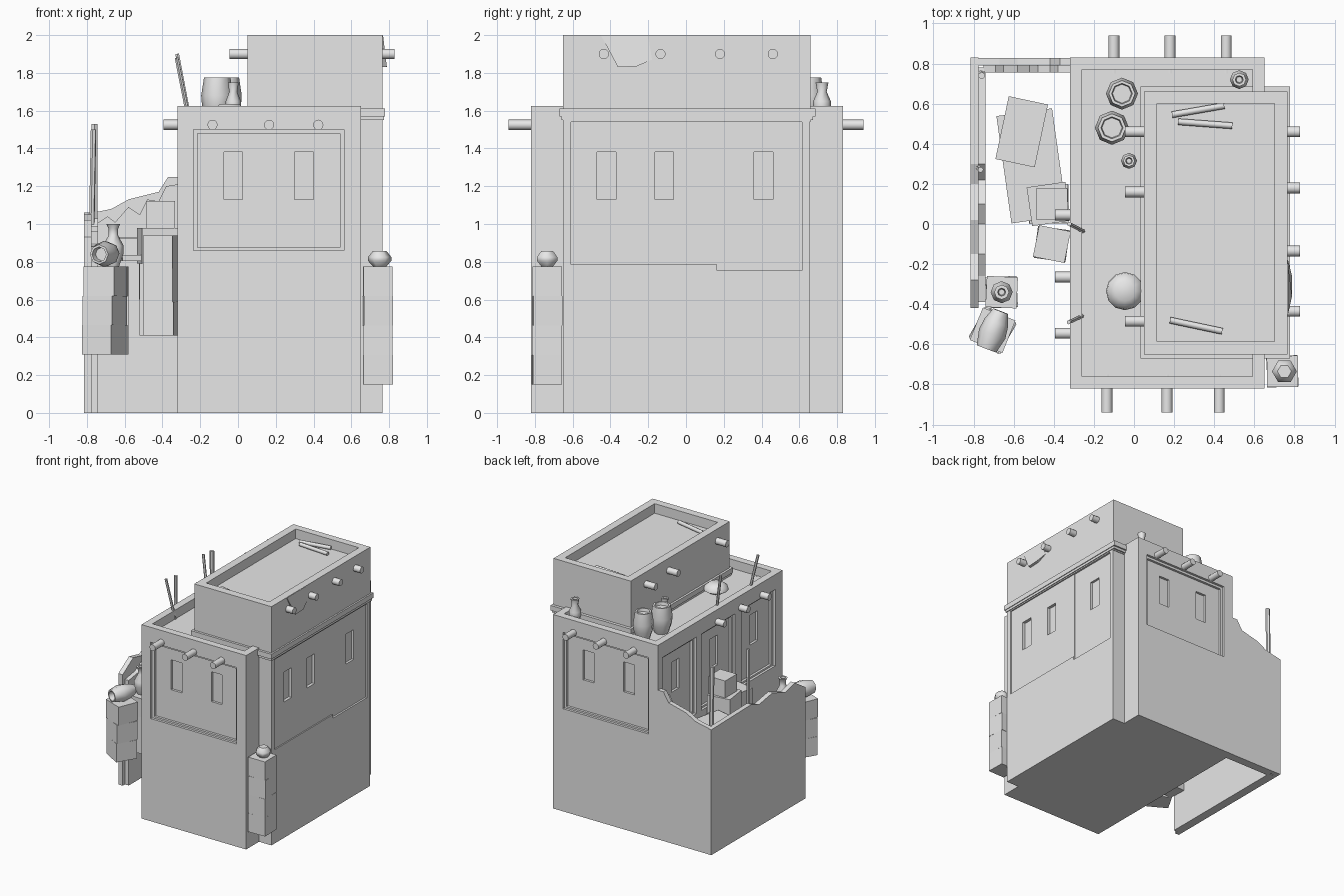
import bpy, bmesh, math, random
from mathutils import Vector, Matrix

random.seed(4)
if "Cube" in bpy.data.objects:
    bpy.data.objects.remove(bpy.data.objects["Cube"], do_unlink=True)

clay = bpy.data.materials.new("plain_grey_clay")
clay.use_nodes = True
clay.diffuse_color = (0.8, 0.8, 0.8, 1)
clay.node_tree.nodes["Principled BSDF"].inputs["Base Color"].default_value = (0.8, 0.8, 0.8, 1)


def finish(name, bm, smooth=None):
    bmesh.ops.recalc_face_normals(bm, faces=bm.faces)
    me = bpy.data.meshes.new(name)
    bm.to_mesh(me)
    bm.free()
    me.materials.append(clay)
    ob = bpy.data.objects.new(name, me)
    bpy.context.collection.objects.link(ob)
    if smooth:
        bpy.ops.object.select_all(action='DESELECT')
        ob.select_set(True)
        bpy.context.view_layer.objects.active = ob
        bpy.ops.object.shade_smooth_by_angle(angle=math.radians(smooth))
    return ob


def block(name, center, size, turn=0, tilt=0):
    bm = bmesh.new()
    m = Matrix.Translation(center) @ Matrix.Rotation(math.radians(turn), 4, 'Z') \
        @ Matrix.Rotation(math.radians(tilt), 4, 'X') @ Matrix.Diagonal((*size, 1))
    bmesh.ops.create_cube(bm, size=1, matrix=m)
    return finish(name, bm)


def span(name, x, y, z):
    """Box between low and high limits on each axis."""
    pairs = (x, y, z)
    return block(name, [(a + b) / 2 for a, b in pairs], [b - a for a, b in pairs])


def carve(ob, cuts):
    """Sink box-shaped recesses into a solid."""
    bpy.context.view_layer.objects.active = ob
    for x, y, z in cuts:
        cutter = span("cutter", x, y, z)
        cutter.hide_render = True
        mod = ob.modifiers.new("recess", 'BOOLEAN')
        mod.operation, mod.solver, mod.object = 'DIFFERENCE', 'EXACT', cutter
        bpy.context.view_layer.objects.active = ob
        bpy.ops.object.modifier_apply(modifier=mod.name)
        bpy.data.objects.remove(cutter, do_unlink=True)


def rod(name, a, b, r, sides=12, smooth=40):
    a, b = Vector(a), Vector(b)
    d = b - a
    bm = bmesh.new()
    m = Matrix.Translation((a + b) / 2) @ d.to_track_quat('Z', 'Y').to_matrix().to_4x4()
    bmesh.ops.create_cone(bm, cap_ends=True, segments=sides, radius1=r, radius2=r,
                          depth=d.length, matrix=m)
    return finish(name, bm, smooth)


def jar(name, profile, loc, axis=(0, 0, 1), sides=8):
    """Turned vessel from (radius, height) pairs."""
    bm = bmesh.new()
    rings = []
    for r, h in profile:
        rings.append([bm.verts.new((r * math.cos(math.tau * i / sides),
                                    r * math.sin(math.tau * i / sides), h)) for i in range(sides)])
    for lo, hi in zip(rings, rings[1:]):
        for i in range(sides):
            j = (i + 1) % sides
            bm.faces.new((lo[i], lo[j], hi[j], hi[i]))
    bm.faces.new(rings[0])
    bm.faces.new(rings[-1])
    bm.transform(Matrix.Translation(loc) @ Vector(axis).to_track_quat('Z', 'Y').to_matrix().to_4x4())
    return finish(name, bm, 50)


def slab(name, outline, place):
    """Extrude a 2D outline between two depths; place maps (u, v, side) to a point."""
    bm = bmesh.new()
    f, b = [[bm.verts.new(place(u, v, s)) for u, v in outline] for s in (0, 1)]
    bm.faces.new(f)
    bm.faces.new(b)
    for i in range(len(f)):
        j = (i + 1) % len(f)
        bm.faces.new((f[i], f[j], b[j], b[i]))
    return finish(name, bm)


# Main house with sunken roof, wall panels and windows
house = span("main_house", (-0.32, 0.65), (-0.82, 0.83), (0, 1.625))
cuts = [((-0.26, 0.59), (-0.76, 0.77), (1.55, 1.7))]
window_z = (1.13, 1.38)
for wall, out in ((-0.82, -1), (0.83, 1)):
    def depth(d):
        return tuple(sorted((wall - out * d, wall + out * 0.05)))
    cuts.append(((-0.235, 0.56), depth(0.02), (0.86, 1.5)))
    cuts.append(((-0.215, 0.54), depth(0.04), (0.875, 1.48)))
    for x in (-0.075, 0.3):
        cuts.append(((x, x + 0.1), depth(0.06), window_z))
for y in (0.545, 0.03, -0.5):
    cuts.append(((-0.4, -0.30), (y - 0.225, y + 0.225), (0.86, 1.5)))
    cuts.append(((-0.4, -0.28), (y - 0.2, y + 0.2), (0.875, 1.48)))
    cuts.append(((-0.4, -0.26), (y - 0.05, y + 0.05), window_z))
carve(house, cuts)

# Side bay with two shallow panels
bay = span("side_bay", (0.6, 0.765), (-0.65, 0.655), (0, 1.6))
cuts = [((0.755, 0.8), (-0.61, 0.165), (0.785, 1.55)),
        ((0.75, 0.8), (0.165, 0.615), (0.755, 1.55))]
cuts += [((0.73, 0.8), (y, y + 0.1), window_z) for y in (-0.47, -0.165, 0.36)]
carve(bay, cuts)

# Upper storey and the ledge round its foot
upper = span("upper_storey", (0.05, 0.765), (-0.65, 0.66), (1.54, 2))
carve(upper, [((0.115, 0.7), (-0.585, 0.6), (1.92, 2.1))])
span("ledge_lower", (0.04, 0.772), (-0.66, 0.672), (1.55, 1.575))
span("ledge_upper", (0.032, 0.778), (-0.67, 0.685), (1.57, 1.612))

# Broken plaster flap on the upper parapet
slab("plaster_flap", [(-0.45, 1.998), (-0.36, 1.83), (-0.26, 1.835), (-0.18, 1.87), (-0.2, 1.998)],
     lambda u, v, s: (0.76 if s else 0.768 + 0.02 * (u > -0.4) * (u < -0.22), u, v))

# Roof beams
for x in (-0.135, 0.165, 0.425):
    rod("front_beam", (x, -0.75, 1.525), (x, -0.94, 1.525), 0.027)
for x in (-0.1, 0.18, 0.46):
    rod("back_beam", (x, 0.75, 1.525), (x, 0.94, 1.525), 0.027)
for y in (0.045, -0.265, -0.545):
    rod("courtyard_beam", (-0.3, y, 1.525), (-0.395, y, 1.525), 0.027)
for y in (0.46, 0.16, -0.485):
    rod("upper_left_beam", (0.1, y, 1.9), (-0.045, y, 1.9), 0.027)
for y in (-0.435, -0.135, 0.18, 0.46):
    rod("upper_right_beam", (0.72, y, 1.9), (0.828, y, 1.9), 0.027)

# Ruined courtyard walls: outer core and chipped inner skin
back_top = [(-0.32, 1.25), (-0.37, 1.25), (-0.42, 1.17), (-0.58, 1.13), (-0.67, 1.08), (-0.815, 1.05)]
back_chip = [(-0.32, 1.21), (-0.38, 1.2), (-0.42, 1.12), (-0.48, 1.13), (-0.52, 1.05), (-0.58, 1.09),
             (-0.65, 1.01), (-0.69, 1.04), (-0.75, 1.0)]
side_top = [(0.83, 1.05), (0.3, 1.06), (0.2, 1.02), (0.02, 1.05), (-0.15, 0.99), (-0.28, 1.02), (-0.42, 0.93)]
side_chip = [(0.78, 1.0), (0.3, 1.03), (0.22, 0.95), (0.1, 0.99), (0, 0.93), (-0.15, 0.96), (-0.26, 0.9),
             (-0.39, 0.88)]


def wall(name, top, place):
    slab(name, [(top[0][0], 0)] + top + [(top[-1][0], 0)], place)


wall("back_wall_core", back_top, lambda u, v, s: (u, 0.79 + 0.039 * s, v))
wall("back_wall_skin", back_chip, lambda u, v, s: (u, 0.755 + 0.035 * s, v))
wall("side_wall_core", side_top, lambda u, v, s: (-0.815 + 0.04 * s, u, v))
wall("side_wall_skin", side_chip, lambda u, v, s: (-0.775 + 0.035 * s, u, v))

# Bare poles
rod("corner_pole", (-0.76, 0.75, 0.95), (-0.76, 0.74, 1.53), 0.018, 6)
rod("wall_pole", (-0.775, 0.28, 0.95), (-0.765, 0.27, 1.5), 0.015, 6)
rod("roof_pole_a", (-0.255, -0.035, 1.55), (-0.322, 0, 1.9), 0.011, 6)
rod("roof_pole_b", (-0.26, -0.46, 1.55), (-0.325, -0.49, 1.88), 0.011, 6)


# Stacked mud bricks
def stack(name, x, y, size, low, high, count, turn):
    h = (high - low) / count
    for i in range(count):
        block(name, (x, y, low + h * (i + 0.5)), (size, size, h), turn + random.uniform(-5, 5))


stack("front_right_brick", 0.74, -0.735, 0.155, 0.15, 0.775, 4, 4)
stack("front_left_brick", -0.705, -0.53, 0.175, 0.31, 0.775, 3, -26)
stack("left_pillar_brick", -0.66, -0.34, 0.155, 0.31, 0.775, 3, 0)
stack("courtyard_brick", -0.41, -0.1, 0.16, 0.41, 0.94, 3, -8)
stack("courtyard_tall_brick", -0.425, 0.1, 0.195, 0.41, 0.98, 3, 4)
block("courtyard_top_brick", (-0.41, 0.1, 1.05), (0.155, 0.155, 0.145), 0)

# Plank and tray in the courtyard
block("plank", (-0.51, 0.29, 0.82), (0.28, 0.54, 0.03), 8)
block("tray_body", (-0.56, 0.46, 0.88), (0.2, 0.32, 0.09), -12)
block("tray_lid", (-0.56, 0.46, 0.927), (0.175, 0.295, 0.008), -12)

# Pots and jars
tall = [(0.055, 0), (0.08, 0.07), (0.085, 0.13), (0.07, 0.225), (0.055, 0.225), (0.05, 0.2)]
flask = [(0.03, 0), (0.055, 0.07), (0.055, 0.11), (0.025, 0.165), (0.025, 0.2), (0.037, 0.225),
         (0.02, 0.225), (0.015, 0.19)]
small = [(0.03, 0), (0.047, 0.06), (0.047, 0.1), (0.025, 0.15), (0.034, 0.2), (0.02, 0.2), (0.015, 0.17)]
squat = [(0.035, 0), (0.062, 0.03), (0.062, 0.05), (0.035, 0.083)]
jar("roof_jar_back", [(r * 0.94, h) for r, h in tall], (-0.06, 0.65, 1.55))
jar("roof_jar_front", tall, (-0.11, 0.48, 1.55))
jar("roof_flask", [(r * 0.85, h) for r, h in small], (-0.025, 0.315, 1.55))
jar("back_flask", small, (0.525, 0.72, 1.55))
jar("roof_bowl", [(0.05, 0), (0.095, 0.03), (0.09, 0.055), (0.05, 0.085)], (-0.045, -0.335, 1.55), sides=12)
jar("pillar_flask", flask, (-0.66, -0.34, 0.775))
jar("fallen_jar", [(0.04, 0), (0.062, 0.06), (0.07, 0.12), (0.052, 0.2), (0.04, 0.2), (0.035, 0.16)],
    (-0.665, -0.435, 0.845), (-0.35, -0.93, -0.03))
jar("corner_pot", squat, (0.75, -0.735, 0.775), sides=6)

# Loose logs on the upper roof
for a, b in (((0.19, 0.545), (0.45, 0.59)), ((0.22, 0.51), (0.49, 0.49)), ((0.18, -0.48), (0.44, -0.535))):
    rod("roof_log", (*a, 1.935), (*b, 1.935), 0.016, 8, 50)
